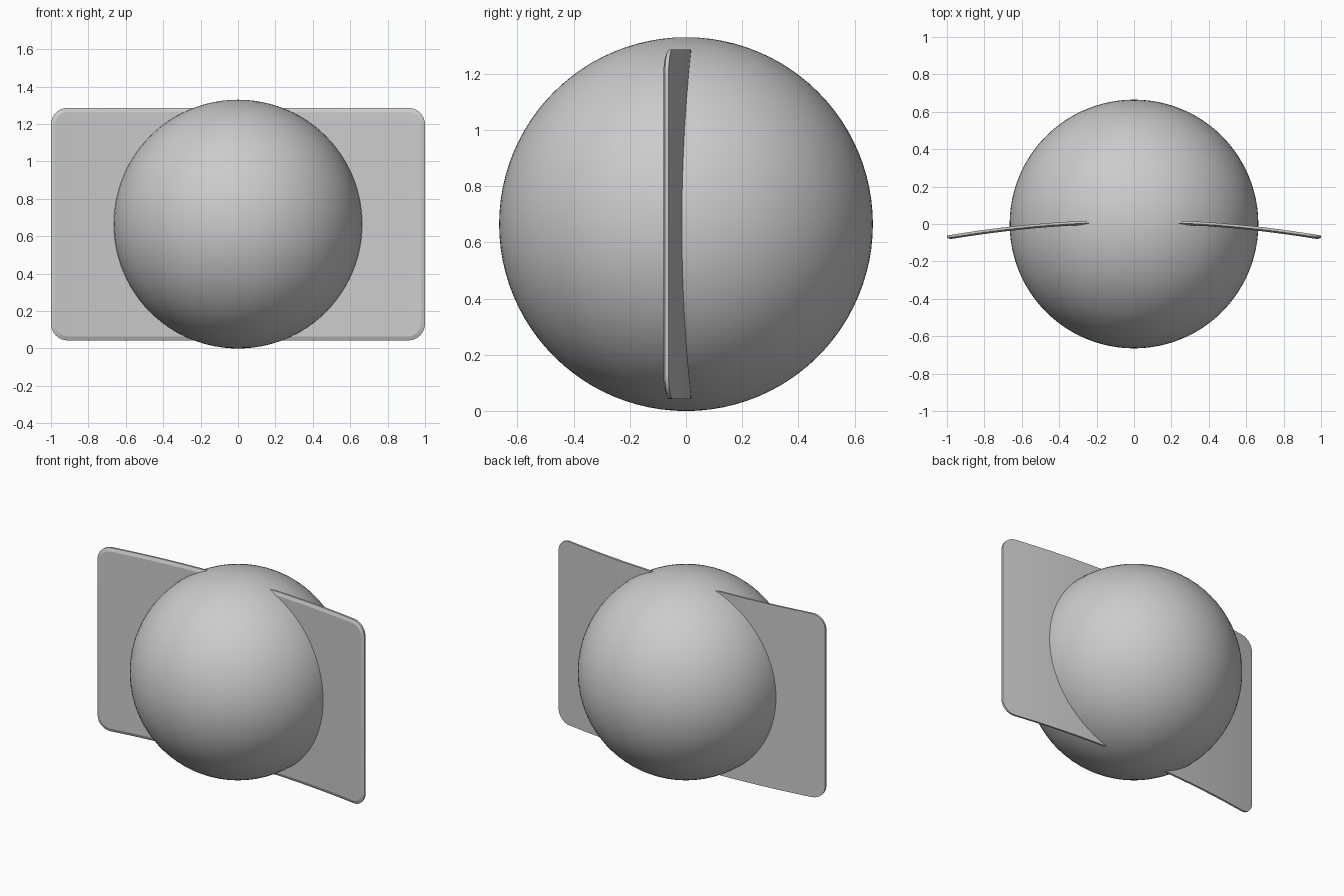
import bpy, bmesh, math

if "Cube" in bpy.data.objects:
    bpy.data.objects.remove(bpy.data.objects["Cube"])

R = 0.665            # ball radius
HALF_W = 1.0         # panel half width
HALF_H = 0.622       # panel half height
CORNER = 0.09        # panel corner radius
RIM = 0.022          # width of the bevelled front border
THICK = 0.022


def bend(x):
    """Back surface of the gently curved panel."""
    return 0.023 - 0.085 * x * x


def top_outline(inset):
    """Upper half outline from left end to right end, as (x, height)."""
    cx, ch, r = HALF_W - CORNER, HALF_H - CORNER, CORNER - inset
    corner = [(cx + r * math.sin(a), ch + r * math.cos(a))
              for a in (math.pi / 2 * i / 8 for i in range(9))]
    flat = [(cx * i / 12, HALF_H - inset) for i in range(-11, 12)]
    return [(-x, h) for x, h in reversed(corner)] + flat + corner


def smooth(obj, angle):
    bpy.ops.object.select_all(action='DESELECT')
    obj.select_set(True)
    bpy.context.view_layer.objects.active = obj
    bpy.ops.object.shade_smooth_by_angle(angle=math.radians(angle))


# Central ball
bpy.ops.mesh.primitive_uv_sphere_add(segments=96, ring_count=48, radius=R,
                                     location=(0, 0, R))
ball = bpy.context.object
ball.name = "ball"
smooth(ball, 40)

# Curved panel through the ball, front border bevelled
bm = bmesh.new()
layers = [(0.0, 0.0), (0.0, THICK * 0.6), (RIM, THICK)]   # inset, depth
loops = []
for inset, depth in layers:
    pts = top_outline(inset)
    upper = [bm.verts.new((x, bend(x) - depth, R + h)) for x, h in pts]
    lower = [bm.verts.new((x, bend(x) - depth, R - h)) for x, h in pts]
    loops.append((upper, lower))
n = len(loops[0][0])
for upper, lower in (loops[0], loops[-1]):                # back and front
    for i in range(n - 1):
        bm.faces.new((upper[i], upper[i + 1], lower[i + 1], lower[i]))
rings = [u + l[::-1] for u, l in loops]
for a, b in zip(rings, rings[1:]):                        # edge and bevel
    for i in range(2 * n):
        j = (i + 1) % (2 * n)
        bm.faces.new((a[i], a[j], b[j], b[i]))
bmesh.ops.recalc_face_normals(bm, faces=bm.faces)
mesh = bpy.data.meshes.new("curved_panel")
bm.to_mesh(mesh)
bm.free()
panel = bpy.data.objects.new("curved_panel", mesh)
bpy.context.collection.objects.link(panel)
smooth(panel, 15)
